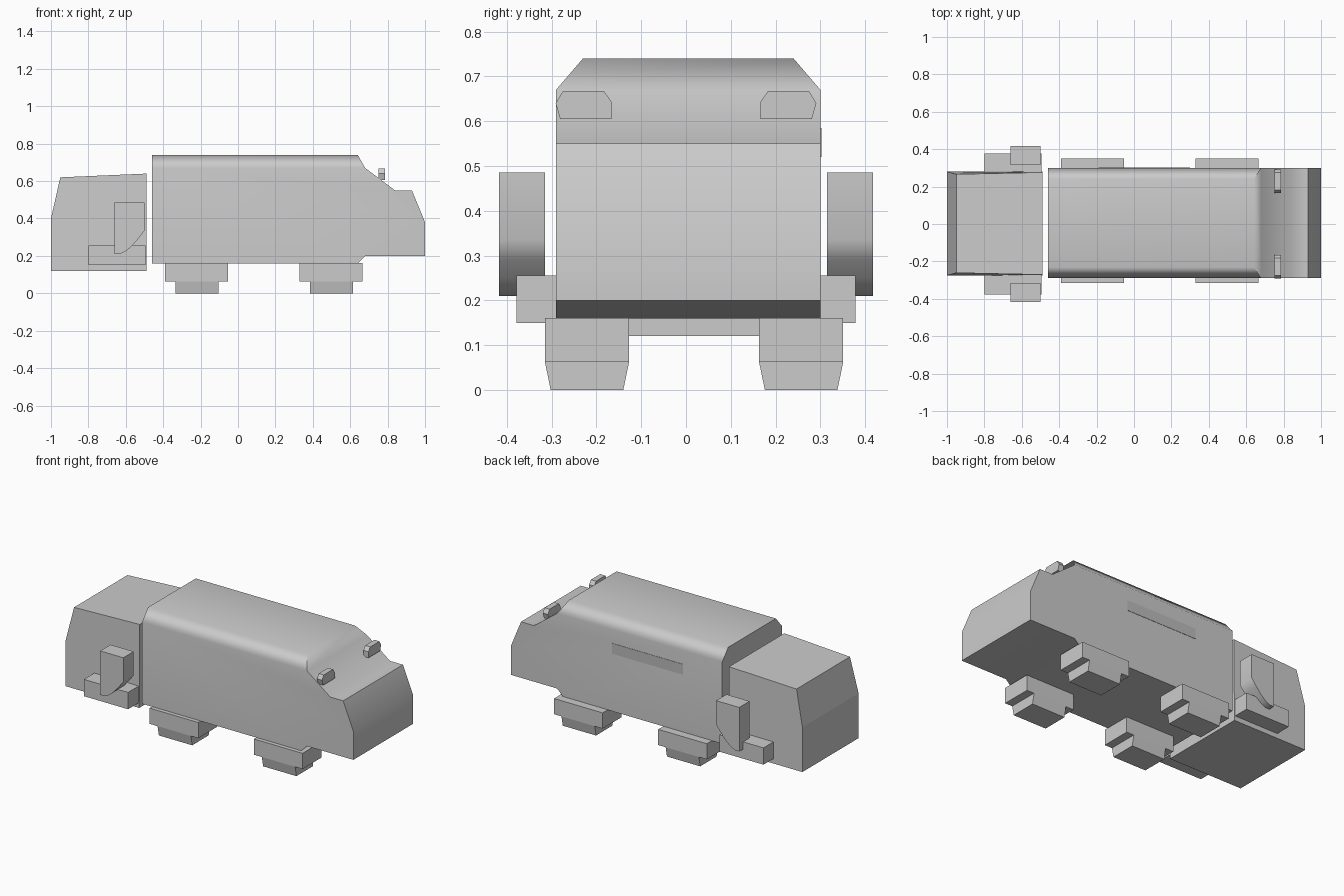
import bpy
import bmesh
from math import radians
from mathutils import Vector

cube = bpy.data.objects.get("Cube")
if cube:
    bpy.data.objects.remove(cube, do_unlink=True)


def make_material(name, value):
    mat = bpy.data.materials.new(name)
    mat.use_nodes = True
    colour = (value, value, value, 1)
    mat.diffuse_color = colour
    mat.node_tree.nodes["Principled BSDF"].inputs["Base Color"].default_value = colour
    return mat


GREY = make_material("plain grey", 0.6)
DARK = make_material("darker grey", 0.5)


def prism(name, profile, low, high, axis="y", mat=GREY, edit=None):
    """Extrude a profile (x or y, z) along the given axis."""
    bm = bmesh.new()
    if axis == "y":
        verts = [bm.verts.new((a, low, z)) for a, z in profile]
        step = (0, high - low, 0)
    else:
        verts = [bm.verts.new((low, a, z)) for a, z in profile]
        step = (high - low, 0, 0)
    face = bm.faces.new(verts)
    out = bmesh.ops.extrude_face_region(bm, geom=[face], use_keep_orig=True)
    moved = [g for g in out["geom"] if isinstance(g, bmesh.types.BMVert)]
    bmesh.ops.translate(bm, verts=moved, vec=step)
    if edit:
        edit(bm)
    bmesh.ops.recalc_face_normals(bm, faces=bm.faces[:])
    mesh = bpy.data.meshes.new(name)
    bm.to_mesh(mesh)
    bm.free()
    mesh.materials.append(mat)
    obj = bpy.data.objects.new(name, mesh)
    bpy.context.collection.objects.link(obj)
    return obj


def box(name, x, y, z, **extra):
    rect = [(x[0], z[0]), (x[1], z[0]), (x[1], z[1]), (x[0], z[1])]
    return prism(name, rect, y[0], y[1], **extra)


def smooth(obj, angle):
    bpy.ops.object.select_all(action="DESELECT")
    obj.select_set(True)
    bpy.context.view_layer.objects.active = obj
    bpy.ops.object.shade_smooth_by_angle(angle=radians(angle))
    mod = obj.modifiers.new("weighted normals", "WEIGHTED_NORMAL")
    mod.keep_sharp = True


# Main body with chamfered roof edges
MID = 0.005


def chamfer_roof(bm):
    for side in (-1, 1):
        cut = bmesh.ops.bisect_plane(
            bm, geom=bm.verts[:] + bm.edges[:] + bm.faces[:], dist=1e-4,
            plane_co=(0, MID + side * 0.295, 0.67),
            plane_no=Vector((0, side * 0.07, 0.06)).normalized(), clear_outer=True)
        rim = [g for g in cut["geom_cut"] if isinstance(g, bmesh.types.BMEdge)]
        rim = [e for e in rim if e.is_valid and e.is_boundary]
        bmesh.ops.holes_fill(bm, edges=rim, sides=0)


body = prism("main_body", [
    (-0.46, 0.16), (-0.46, 0.74), (0.64, 0.74), (0.68, 0.67), (0.84, 0.55),
    (0.93, 0.55), (1.0, 0.38), (1.0, 0.20), (0.68, 0.20), (0.64, 0.16)],
    MID - 0.295, MID + 0.295, edit=chamfer_roof)
smooth(body, 62)

# Thin panel on the far side of the body
box("side_panel", (-0.19, 0.30), (0.298, 0.302), (0.52, 0.585), mat=DARK)


# Rear cabin, narrowing slightly to its roof
def taper_cabin(bm):
    for v in bm.verts:
        if v.co.z > 0.6:
            v.co.y *= 0.985 if v.co.x > -0.6 else 0.95


prism("rear_cabin", [
    (-1.0, 0.12), (-1.0, 0.40), (-0.95, 0.62), (-0.49, 0.64), (-0.49, 0.12)],
    -0.275, 0.28, edit=taper_cabin)

# Steps and upright side pods, on both sides of the cabin
for label, side in (("front", -1), ("back", 1)):
    box(label + "_step", (-0.80, -0.495), sorted((side * 0.26, side * 0.378)),
        (0.15, 0.255))
    pod = prism(label + "_pod", [
        (-0.66, 0.485), (-0.50, 0.485), (-0.50, 0.335), (-0.535, 0.29),
        (-0.57, 0.25), (-0.60, 0.225), (-0.63, 0.21), (-0.66, 0.21)],
        side * 0.315, side * 0.417)
    smooth(pod, 40)

# Four stepped feet, with lower blocks narrowing to the ground
for end, x in (("rear", -0.222), ("nose", 0.498)):
    for label, y in (("front", -0.221), ("back", 0.257)):
        box(f"{end}_{label}_foot", (x - 0.168, x + 0.168),
            (y - 0.094, y + 0.094), (0.063, 0.161))
        prism(f"{end}_{label}_foot_base", [
            (y - 0.094, 0.063), (y + 0.094, 0.063), (y + 0.081, 0), (y - 0.081, 0)],
            x - 0.113, x + 0.117, axis="x")

# Small lamps above the sloping nose
LAMP = [(0.166, 0.605), (0.281, 0.605), (0.291, 0.64),
        (0.275, 0.667), (0.183, 0.667), (0.166, 0.643)]
for label, side in (("front", -1), ("back", 1)):
    prism(label + "_lamp", [(side * y, z) for y, z in LAMP], 0.75, 0.785, axis="x")
